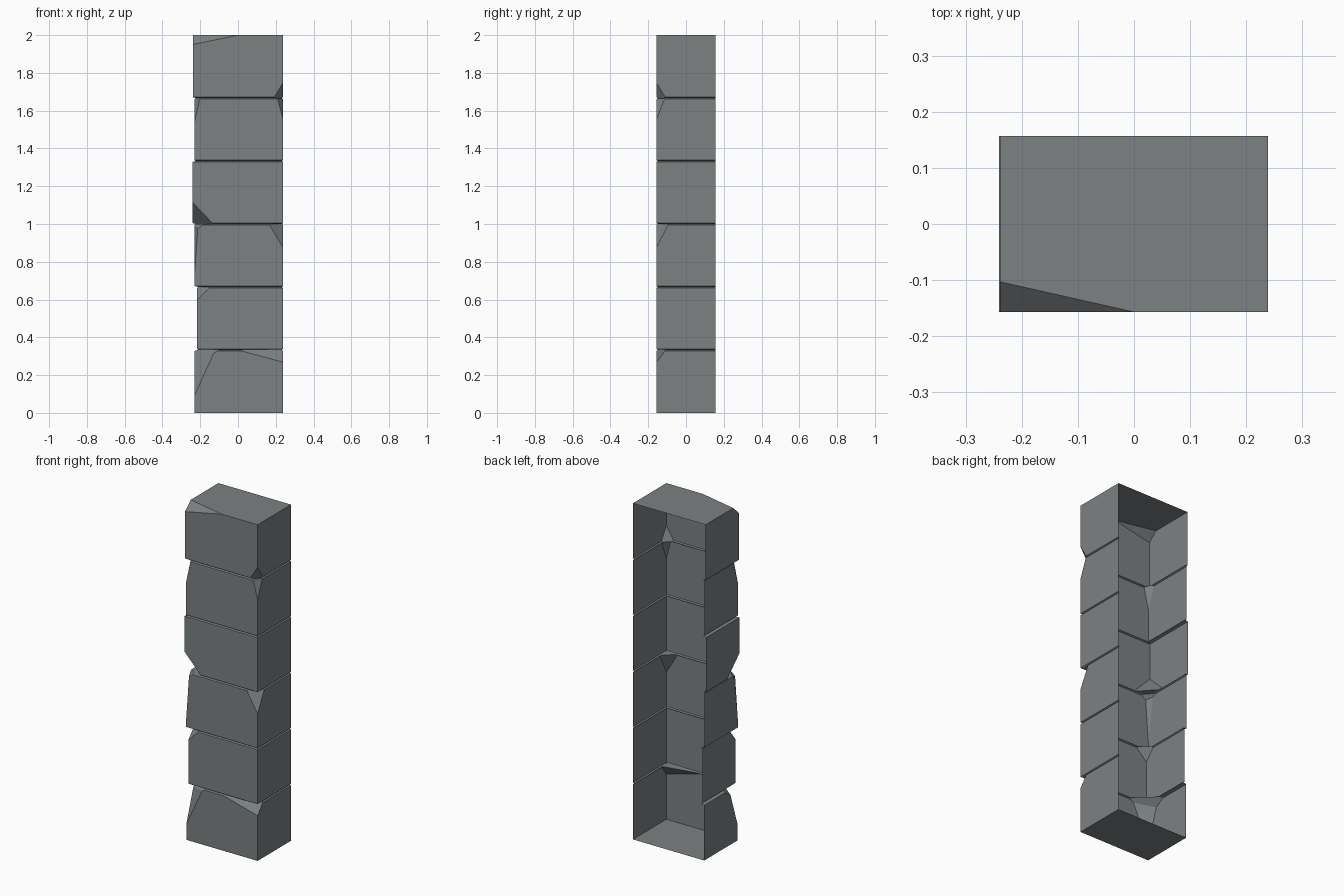
import bpy, bmesh

if "Cube" in bpy.data.objects:
    bpy.data.objects.remove(bpy.data.objects["Cube"])

X, Y = 0.239, 0.157           # half width, half depth
BH = 2 / 6                    # block height
LEFT = [0.230, 0.217, 0.231, 0.241, 0.231, 0.239]   # left reach of each block
G, H = 0.008, 0.005           # groove depth, half height

stone = bpy.data.materials.new("grey stone")
stone.diffuse_color = (0.20, 0.22, 0.225, 1)
stone.use_nodes = True
stone.node_tree.nodes["Principled BSDF"].inputs["Base Color"].default_value = stone.diffuse_color


def make_object(name, bm):
    bmesh.ops.recalc_face_normals(bm, faces=bm.faces)
    me = bpy.data.meshes.new(name)
    bm.to_mesh(me)
    bm.free()
    me.materials.append(stone)
    ob = bpy.data.objects.new(name, me)
    bpy.context.collection.objects.link(ob)
    return ob


# stacked blocks with V-grooves, lofted from rectangular rings
rings = []
for i, l in enumerate(LEFT):
    z0, z1 = i * BH, (i + 1) * BH
    rings.append((l, 0, z0 + (H if i else 0)))
    rings.append((l, 0, z1 - (H if i < 5 else 0)))
    if i < 5:
        rings.append((min(l, LEFT[i + 1]) - G, G, z1))

bm = bmesh.new()
loops = [[bm.verts.new(p) for p in ((-l, Y, z), (-l, -Y + g, z), (X - g, -Y + g, z), (X - g, Y, z))]
         for l, g, z in rings]
for a, b in zip(loops, loops[1:]):
    for k in range(4):
        n = (k + 1) % 4
        bm.faces.new((a[k], a[n], b[n], b[k]))
bm.faces.new(loops[0])
bm.faces.new(loops[-1])
pillar = make_object("stone_block_pillar", bm)

# corner chips: block, side (-1 left, 1 right), end (-1 bottom, 1 top), reach in x, y, z
CHIPS = [
    (5, -1, 1, .24, .054, .05), (5, 1, -1, .05, .05, .082),
    (4, 1, 1, .03, .045, .115), (4, -1, 1, .03, .05, .13),
    (3, -1, -1, .11, .12, .115),
    (2, 1, 1, .075, .065, .125), (2, -1, 1, .02, .04, .28), (2, -1, 1, .05, .06, .04),
    (1, -1, 1, .07, .06, .07),
    (0, -1, 1, .11, .08, .24), (0, -1, 1, .13, .13, .08), (0, 1, 1, .24, .05, .065),
]


def chip_cutter(block, side, end, a, b, d):
    cx = -LEFT[block] if side < 0 else X
    cz = (block + (end > 0)) * BH
    e = 0.02
    w = 0.02 if cz > 1.99 else 0.001          # overshoot past the seam
    t = 1 + w / d
    pts = [(-e, -e, -w), (a * (t + e / b), -e, -w), (-e, b * (t + e / a), -w),
           (-e, -e, d * (1 + e / a + e / b))]
    bm = bmesh.new()
    v = [bm.verts.new((cx - side * x, -Y + y, cz - end * z)) for x, y, z in pts]
    for f in ((0, 1, 2), (0, 1, 3), (1, 2, 3), (0, 2, 3)):
        bm.faces.new([v[k] for k in f])
    return make_object("chip_cutter", bm)


cutters = []
for c in CHIPS:
    cut = chip_cutter(*c)
    cut.hide_render = True
    cutters.append(cut)
    mod = pillar.modifiers.new("chip", 'BOOLEAN')
    mod.operation = 'DIFFERENCE'
    mod.solver = 'EXACT'
    mod.object = cut

dg = bpy.context.evaluated_depsgraph_get()
bm = bmesh.new()
bm.from_object(pillar, dg)
pillar.modifiers.clear()
for cut in cutters:
    bpy.data.objects.remove(cut)

# the back is open
back = [f for f in bm.faces if f.normal.y > 0.9 and f.calc_center_median().y > Y - 0.002]
bmesh.ops.delete(bm, geom=back, context='FACES')
for f in bm.faces:
    f.material_index = 0
bm.to_mesh(pillar.data)
bm.free()
